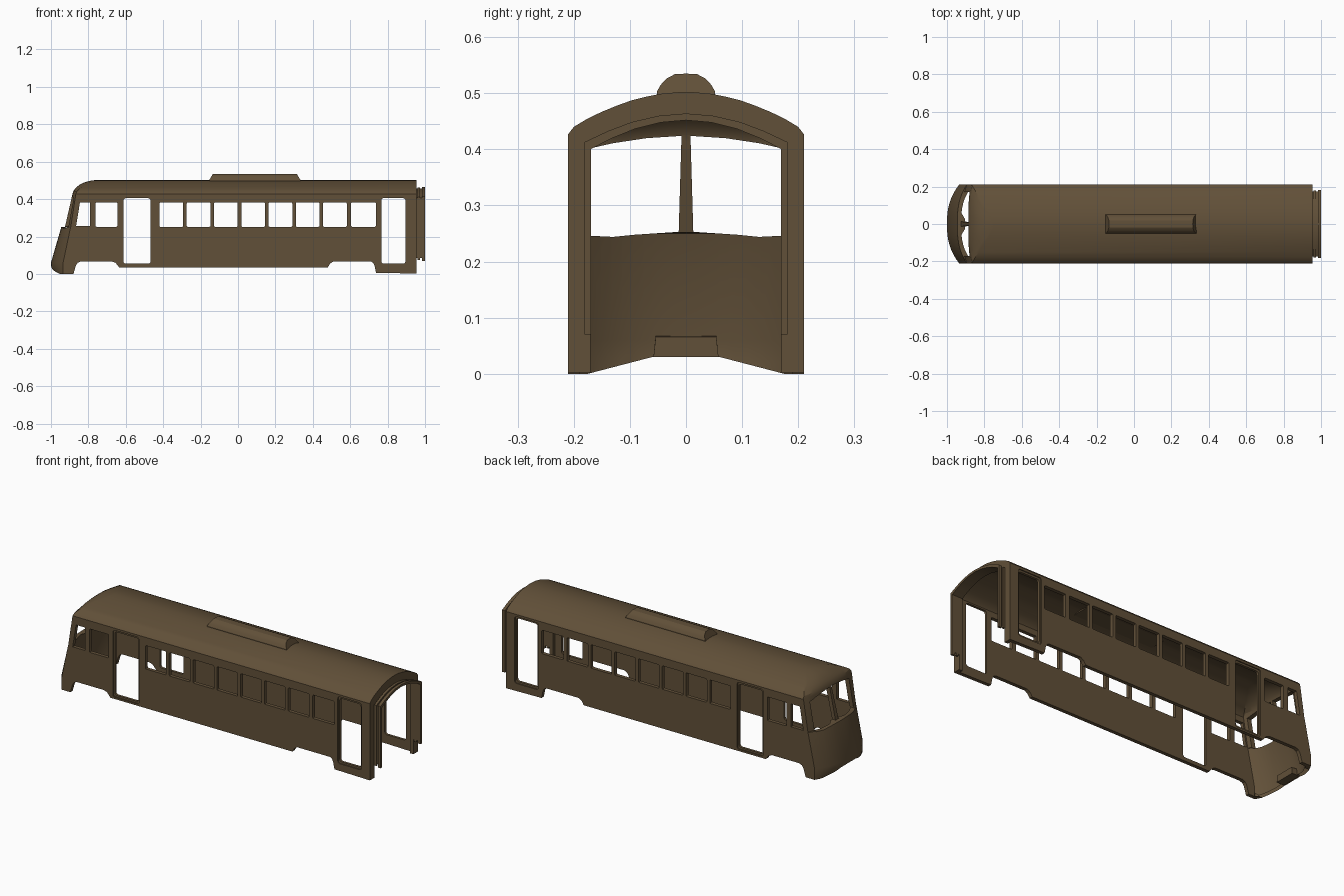
import bpy, bmesh, math

if "Cube" in bpy.data.objects:
    bpy.data.objects.remove(bpy.data.objects["Cube"])

paint = bpy.data.materials.new("brown_paint")
paint.diffuse_color = (0.12, 0.08, 0.04, 1)
paint.use_nodes = True
paint.node_tree.nodes["Principled BSDF"].inputs["Base Color"].default_value = paint.diffuse_color


def make(name, bm):
    bmesh.ops.recalc_face_normals(bm, faces=bm.faces)
    me = bpy.data.meshes.new(name)
    bm.to_mesh(me)
    bm.free()
    ob = bpy.data.objects.new(name, me)
    bpy.context.collection.objects.link(ob)
    me.materials.append(paint)
    return ob


def loft(name, rings):
    bm = bmesh.new()
    rows = [[bm.verts.new(p) for p in r] for r in rings]
    n = len(rows[0])
    for a, b in zip(rows, rows[1:]):
        for i in range(n):
            j = (i + 1) % n
            bm.faces.new((a[i], a[j], b[j], b[i]))
    bm.faces.new(rows[0])
    bm.faces.new(rows[-1])
    return make(name, bm)


def prism(name, pts, axis, a, b):
    # 2D points are (x, z) for axis y and (y, z) for axis x
    put = (lambda p, t: (p[0], t, p[1])) if axis == 'y' else (lambda p, t: (t, p[0], p[1]))
    return loft(name, [[put(p, t) for p in pts] for t in (a, b)])


def activate(ob):
    bpy.ops.object.select_all(action='DESELECT')
    ob.select_set(True)
    bpy.context.view_layer.objects.active = ob


def cut(ob, cutter):
    m = ob.modifiers.new("cut", 'BOOLEAN')
    m.operation, m.solver, m.object = 'DIFFERENCE', 'EXACT', cutter
    activate(ob)
    bpy.ops.object.modifier_apply(modifier=m.name)
    bpy.data.objects.remove(cutter)


def rounded(x0, x1, z0, z1, r, n=4):
    pts = []
    for cx, cz, a0 in ((x1 - r, z1 - r, 0), (x0 + r, z1 - r, 90),
                       (x0 + r, z0 + r, 180), (x1 - r, z0 + r, 270)):
        for i in range(n + 1):
            a = math.radians(a0 + 90 * i / n)
            pts.append((cx + r * math.cos(a), cz + r * math.sin(a)))
    return pts


# Body levels: height, half width, nose x, nose sweep-back at the corners
LEVELS = [(0.0, .21, -.985, .05), (.02, .21, -.997, .062), (.06, .21, -1, .065),
          (.25, .21, -.945, .05), (.252, .21, -.925, .031), (.427, .21, -.885, .018),
          (.440, .200, -.882, .02), (.455, .175, -.872, .025), (.467, .150, -.86, .03),
          (.478, .123, -.845, .03), (.487, .098, -.828, .03), (.494, .07, -.807, .03),
          (.499, .045, -.785, .02), (.502, .012, -.76, .01)]


def hull(name, t, rear):
    rings = []
    for k, (z, w, xf, b) in enumerate(LEVELS):
        z = -.05 if (t and k == 0) else z - (t * .7 if z > .42 else 0)
        w = w - t if w > 2 * t else w * .5
        ring = [(rear, -w, z), (rear, w, z)]
        for i in range(21):
            s = 1 - i / 10
            ring.append((xf + t + b * abs(s) ** 2.5, w * s, z))
        rings.append(ring)
    return loft(name, rings)


# Hollow body shell
body = hull("body_shell", 0, .955)
cut(body, hull("inside", .02, .935))

# Rear gangway opening
ARCH = [(.17, .402), (.13, .422), (.09, .438), (.045, .449), (0, .453)]


def arch(bottom, grow=0):
    half = [(.17 + grow, bottom)] + [(y * (1 + grow / .17), z + grow) for y, z in ARCH]
    return half + [(-y, z) for y, z in half[-2::-1]]


cut(body, prism("rear_opening", arch(-.05), 'x', .9, 1.1))

# Skirt and wheel arches
skirt = [(-.885, -.05), (-.88, 0), (-.867, .045), (-.857, .06), (-.84, .067), (-.675, .067),
         (-.655, .06), (-.635, .035), (.48, .035), (.492, .055), (.51, .067), (.71, .067),
         (.722, .06), (.73, .045), (.738, .006), (.96, .002), (.96, -.05)]
cut(body, prism("skirt_cut", skirt, 'y', -.3, .3))
cut(body, prism("nose_cut", [(-.19, -.05), (-.175, 0), (-.06, .03), (0, .033), (.06, .03),
                             (.175, 0), (.19, -.05)], 'x', -1.1, -.9))

# Windscreen halves either side of the centre post
for s in (-1, 1):
    pts = [(.013, .253), (.09, .248), (.13, .244), (.17, .246), (.17, .402), (.13, .411),
           (.07, .42), (.008, .424)]
    cut(body, prism("windscreen_cut", [(s * y, z) for y, z in pts], 'x', -1.1, -.8))

# Side windows
cut(body, prism("cab_window_cut", [(-.866, .255), (-.79, .255), (-.79, .382), (-.845, .382)],
                'y', -.3, .3))
spans = [(-.762, -.645)] + [(-.42 + .1458 * i, -.293 + .1458 * i) for i in range(7)]
spans.append((.605, .737))
for x0, x1 in spans:
    cut(body, prism("window_cut", rounded(x0, x1, .252, .382, .005, 2), 'y', -.3, .3))

# Doorways with a shallow recess outside
for x0, x1 in ((-.612, -.468), (.766, .895)):
    for s in (-1, 1):
        cut(body, prism("door_recess", rounded(x0 - .008, x1 + .008, .045, .415, .012),
                        'y', s * .204, s * .3))
    cut(body, prism("door_cut", rounded(x0, x1, .055, .405, .012), 'y', -.3, .3))

# Gangway bellows: inner sleeve with two ridges
def bellow(name, bottom, grow, x0, x1):
    outer, inner = arch(bottom, grow), arch(bottom, -.001)
    return prism(name, outer + inner[::-1], 'x', x0, x1)


parts = [body,
         bellow("gangway_sleeve", .085, .003, .945, .996),
         bellow("gangway_ridge_inner", .075, .009, .960, .974),
         bellow("gangway_ridge_outer", .07, .011, .983, 1.0)]

# Roof pod with sloping ends
pod = [(-.052, .48), (-.052, .503), (-.045, .515), (-.035, .526), (-.02, .534), (0, .535),
       (.02, .534), (.035, .526), (.045, .515), (.052, .503), (.052, .48)]


def slope(z):
    return max(0, z - .5) * .6


parts.append(loft("roof_pod", [[(-.155 + slope(z), y, z) for y, z in pod],
                               [(.335 - slope(z), y, z) for y, z in pod]]))

# Coupler housing inside the nose
parts.append(loft("coupler_housing", [
    [(-.99, -.058, .03), (-.99, .058, .03), (-.99, .054, .068), (-.99, -.054, .068)],
    [(-.945, -.058, .03), (-.945, .058, .03), (-.945, .054, .066), (-.945, -.054, .066)]]))

for ob in parts:
    activate(ob)
    bpy.ops.object.shade_smooth_by_angle(angle=math.radians(25))
